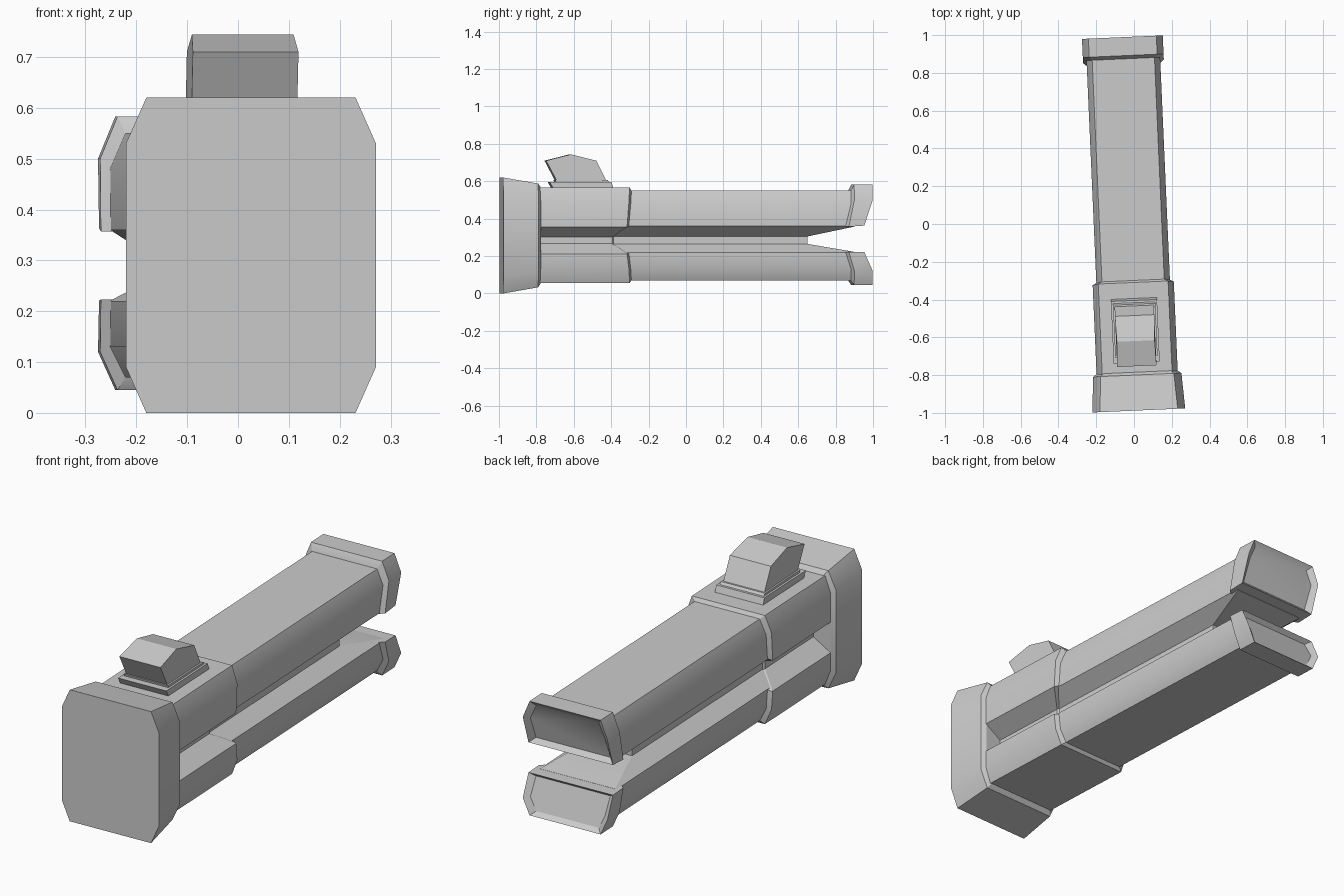
import bpy, bmesh, math
from mathutils import Matrix, Vector

if "Cube" in bpy.data.objects:
    bpy.data.objects.remove(bpy.data.objects["Cube"])

# Whole model is turned slightly about z; parts are built along the local y axis
TURN = Matrix.Translation((-0.018, 0, 0)) @ Matrix.Rotation(math.radians(2.52), 4, 'Z')


def finish(name, bm):
    bmesh.ops.recalc_face_normals(bm, faces=bm.faces)
    bm.transform(TURN)
    me = bpy.data.meshes.new(name)
    bm.to_mesh(me)
    bm.free()
    ob = bpy.data.objects.new(name, me)
    bpy.context.collection.objects.link(ob)
    bpy.ops.object.select_all(action='DESELECT')
    ob.select_set(True)
    bpy.context.view_layer.objects.active = ob
    bpy.ops.object.shade_smooth_by_angle(angle=math.radians(28))
    return ob


def loft(name, halves, cap_start=True, cap_end=True):
    """Skin rings given as right-hand halves of (x, y, z); the left is mirrored."""
    bm = bmesh.new()
    rings = []
    for half in halves:
        full = list(half) + [(-x, y, z) for x, y, z in reversed(half)]
        rings.append([bm.verts.new(p) for p in full])
    for a, b in zip(rings, rings[1:]):
        n = len(a)
        for i in range(n):
            j = (i + 1) % n
            bm.faces.new((a[i], a[j], b[j], b[i]))
    if cap_start:
        bm.faces.new(rings[0])
    if cap_end:
        bm.faces.new(rings[-1])
    return finish(name, bm)


def prism(name, profile, w, w_top=None, z_top=None):
    """Side profile of (y, z) spread across x, optionally narrower above z_top."""
    bm = bmesh.new()
    width = lambda z: w_top if z_top and z > z_top else w
    sides = [[bm.verts.new((s * width(z), y, z)) for y, z in profile] for s in (-1, 1)]
    n = len(profile)
    for i in range(n):
        j = (i + 1) % n
        bm.faces.new((sides[0][i], sides[0][j], sides[1][j], sides[1][i]))
    for s in sides:
        bm.faces.new(s)
    return finish(name, bm)


def octagon(y, w, z0, z1, cx, cz):
    return [(w - cx, y, z1), (w, y, z1 - cz), (w, y, z0 + cz), (w - cx, y, z0)]


# Rear end cap
loft("end_cap", [
    octagon(-0.988, 0.246, 0.0, 0.62, 0.04, 0.09),
    octagon(-0.80, 0.234, 0.033, 0.588, 0.04, 0.085),
    octagon(-0.785, 0.213, 0.055, 0.567, 0.035, 0.078)])


# Grooved sleeve, its front edge slanting back into the side grooves
def grooved(w, d, z, ys):
    return [(x, y, h) for x, y, h in zip((w - .03, w, w, d, d, w, w, w - .03), ys, z)]


sleeve_z = (0.567, 0.49, 0.356, 0.302, 0.266, 0.212, 0.13, 0.055)
barrel_z = (0.548, 0.48, 0.365, 0.31, 0.258, 0.215, 0.13, 0.072)
front = (-0.31, -0.315, -0.325, -0.40, -0.40, -0.325, -0.315, -0.31)
loft("sleeve", [
    grooved(0.215, 0.128, sleeve_z, [-0.80] * 8),
    grooved(0.215, 0.128, sleeve_z, front),
    grooved(0.193, 0.115, barrel_z, [y + 0.012 for y in front])],
    cap_start=False, cap_end=False)

# Inner core joining the two barrels
prism("core", [(-0.8, 0.26), (0.645, 0.265), (0.645, 0.305), (-0.8, 0.31)], 0.12)

# Upper and lower barrels with muzzle collars
# name: outer z, chamfer z, inner z, groove z, cut z, collar outer z, collar chamfer z
barrels = {
    "upper": (0.55, 0.48, 0.36, 0.305, 0.357, 0.583, 0.50),
    "lower": (0.07, 0.13, 0.22, 0.265, 0.223, 0.045, 0.12)}
for name, (zo, zc, zi, zg, zk, co, cc) in barrels.items():
    def section(y, x_in, z_in):
        return [(0.165, y, zo), (0.195, y, zc), (0.195, y, zi), (x_in, y, z_in)]
    loft(name + "_barrel", [section(-0.5, 0.12, zg), section(0.645, 0.12, zg),
                            section(0.89, 0.19, zk)])

    edge = 0.363 if name == "upper" else 0.221
    rim = [(0.18, 0.99, co), (0.214, 0.99, cc), (0.214, 0.945, edge)]
    mid = Vector((0, 0.975, (co + edge) / 2))
    recess = [tuple(mid + Vector((x * 0.88, y - 0.975 - 0.02, (z - mid.z) * 0.8)))
              for x, y, z in rim]
    loft(name + "_muzzle", [
        [(0.165, 0.875, zo), (0.195, 0.875, zc), (0.195, 0.845, zk)],
        [(0.18, 0.892, co), (0.214, 0.892, cc), (0.214, 0.862, zk)],
        rim, recess])

# Sight block: mounting plate, step and hood
prism("sight_plate", [(-0.715, 0.56), (-0.735, 0.597), (-0.405, 0.597), (-0.392, 0.56)], 0.122)
prism("sight_step", [(-0.70, 0.59), (-0.705, 0.608), (-0.425, 0.608), (-0.412, 0.59)], 0.112)
prism("sight_hood", [(-0.695, 0.60), (-0.753, 0.71), (-0.62, 0.744), (-0.485, 0.71),
                     (-0.43, 0.60)], 0.104, 0.1, 0.73)
